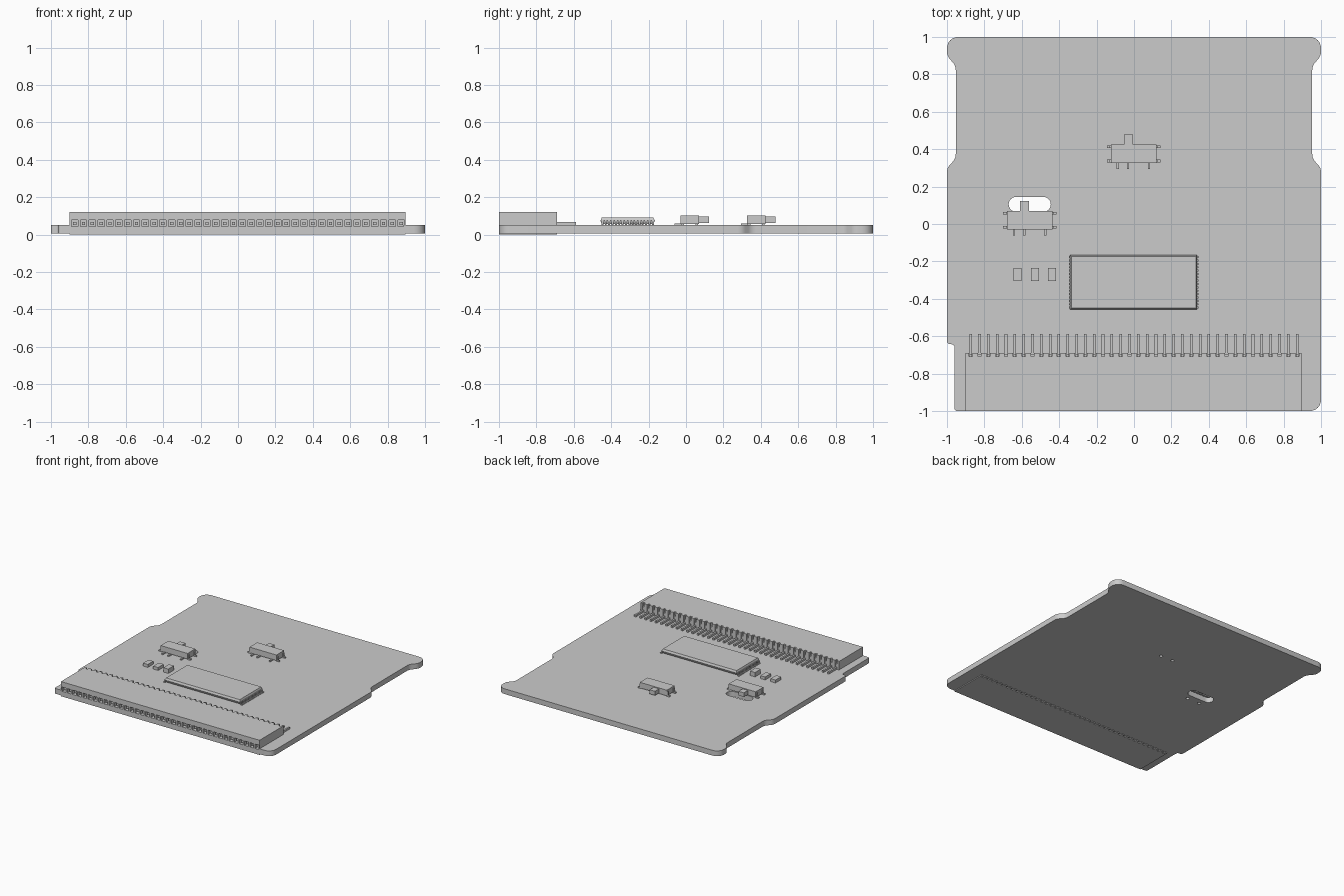
import bpy, bmesh, math
from mathutils import Vector, Matrix

old = bpy.data.objects.get("Cube")
if old:
    bpy.data.objects.remove(old, do_unlink=True)

grey = bpy.data.materials.new("plain_grey")
grey.use_nodes = True
grey.diffuse_color = (0.6, 0.6, 0.6, 1)
grey.node_tree.nodes["Principled BSDF"].inputs["Base Color"].default_value = (0.6, 0.6, 0.6, 1)


def finish(name, bm):
    bmesh.ops.recalc_face_normals(bm, faces=bm.faces)
    mesh = bpy.data.meshes.new(name)
    bm.to_mesh(mesh)
    bm.free()
    mesh.materials.append(grey)
    obj = bpy.data.objects.new(name, mesh)
    bpy.context.collection.objects.link(obj)
    return obj


def add_box(bm, x0, x1, y0, y1, z0, z1):
    size = Matrix.Diagonal((x1 - x0, y1 - y0, z1 - z0, 1))
    place = Matrix.Translation(((x0 + x1) / 2, (y0 + y1) / 2, (z0 + z1) / 2))
    bmesh.ops.create_cube(bm, size=1, matrix=place @ size)


def boxes(name, items):
    bm = bmesh.new()
    for item in items:
        add_box(bm, *item)
    return finish(name, bm)


def rounded(corners, steps=6):
    """Outline with each (x, y, radius) corner replaced by an arc."""
    out = []
    for i, (x, y, r) in enumerate(corners):
        p = Vector((x, y))
        a = (Vector(corners[i - 1][:2]) - p).normalized()
        b = (Vector(corners[(i + 1) % len(corners)][:2]) - p).normalized()
        half = a.angle(b) / 2
        reach = r / math.tan(half)
        centre = p + (a + b).normalized() * (r / math.sin(half))
        s, e = p + a * reach - centre, p + b * reach - centre
        turn = s.angle_signed(e)
        for k in range(steps + 1):
            t = -turn * k / steps
            out.append(centre + Matrix.Rotation(t, 2) @ s)
    return out


def add_prism(bm, outline, z0, z1):
    face = bm.faces.new([bm.verts.new((p[0], p[1], z0)) for p in outline])
    up = bmesh.ops.extrude_face_region(bm, geom=[face])["geom"]
    bmesh.ops.translate(bm, vec=(0, 0, z1 - z0),
                        verts=[v for v in up if isinstance(v, bmesh.types.BMVert)])


def cut(obj, cutter):
    mod = obj.modifiers.new("cut", "BOOLEAN")
    mod.operation = "DIFFERENCE"
    mod.solver = "EXACT"
    mod.object = cutter
    bpy.context.view_layer.objects.active = obj
    bpy.ops.object.modifier_apply(modifier=mod.name)
    bpy.data.objects.remove(cutter, do_unlink=True)


LOW, TOP = 0.007, 0.05
SWITCHES = {"right_switch": (-0.557, 0.02), "centre_switch": (-0.002, 0.375)}

# Circuit board with waisted sides, notched front right corner and openings
outline = [(-1, 1, 0.06), (1, 1, 0.06), (1, 0.9, 0.06), (0.953, 0.845, 0.06),
           (0.953, 0.35, 0.06), (1, 0.3, 0.06), (1, -1, 0.06), (-0.96, -1, 0.015),
           (-0.96, -0.645, 0.015), (-1, -0.64, 0.015), (-1, 0.3, 0.06),
           (-0.953, 0.35, 0.06), (-0.953, 0.845, 0.06), (-1, 0.9, 0.06)]
bm = bmesh.new()
add_prism(bm, rounded(outline), LOW, TOP)
board = finish("circuit_board", bm)

bm = bmesh.new()
x0, x1, y0, y1, r = -0.67, -0.445, 0.065, 0.145, 0.0399
add_prism(bm, rounded([(x0, y0, r), (x0, y1, r), (x1, y1, r), (x1, y0, r)], 8), -0.1, 0.2)
for cx, cy in SWITCHES.values():
    for side in (-1, 1):
        bmesh.ops.create_cone(bm, cap_ends=True, segments=16, radius1=0.013, radius2=0.013,
                              depth=0.3, matrix=Matrix.Translation((cx + side * 0.055, cy, 0)))
add_box(bm, -0.89, 0.885, -1.1, -0.72, -0.1, 0.2)
cut(board, finish("board_cutter", bm))

# Edge connector with sockets in front and pin slots behind
COUNT = 38
xs = [-0.873 + i * 1.745 / (COUNT - 1) for i in range(COUNT)]
connector = boxes("connector_body", [(-0.9, 0.895, -1, -0.69, 0, 0.12)])
cut(connector, boxes("socket_cutter",
                     [(x - 0.017, x + 0.017, -1.1, -0.9, 0.042, 0.078) for x in xs]))
cut(connector, boxes("slot_cutter",
                     [(x - 0.009, x + 0.009, -0.708, -0.6, -0.1, 0.2) for x in xs]))
boxes("connector_contacts",
      [(x - 0.009, x + 0.009, -0.985, -0.895, 0.052, 0.068) for x in xs])
pins = []
for x in xs:
    pins.append((x - 0.007, x + 0.007, -0.7, -0.587, TOP, 0.066))
    pins.append((x - 0.007, x + 0.007, -0.708, -0.694, TOP, 0.09))
boxes("connector_pins", pins)

# Main chip: tapered body and two rows of bent leads
bm = bmesh.new()
add_box(bm, -0.342, 0.338, -0.457, -0.167, 0.057, 0.091)
bmesh.ops.bisect_plane(bm, geom=bm.verts[:] + bm.edges[:] + bm.faces[:],
                       plane_co=(0, 0, 0.074), plane_no=(0, 0, 1))
for v in bm.verts:
    if abs(v.co.z - 0.074) > 0.01:
        v.co.x -= math.copysign(0.007, v.co.x)
        v.co.y -= math.copysign(0.007, v.co.y + 0.312)
finish("chip_body", bm)
leads = []
for i in range(16):
    y = -0.447 + i * 0.018
    for side in (-1, 1):
        for near, far, low, high in ((0.33, 0.346, 0.07, 0.076),
                                     (0.341, 0.346, TOP, 0.073), (0.341, 0.356, TOP, 0.056)):
            a, b = sorted((side * near - 0.002, side * far - 0.002))
            leads.append((a, b, y - 0.005, y + 0.005, low, high))
boxes("chip_leads", leads)

# Small surface components
for name, x, high in (("first", -0.623, 0.074), ("second", -0.53, 0.074), ("third", -0.438, 0.086)):
    boxes(name + "_component", [(x - 0.022, x + 0.022, -0.306, -0.234, TOP, high)])

# Slide switches: body, slider, three front legs and four corner tabs
for name, (cx, cy) in SWITCHES.items():
    boxes(name + "_body", [(cx - 0.122, cx + 0.122, cy - 0.05, cy + 0.05, 0.057, 0.103)])
    boxes(name + "_slider", [(cx - 0.052, cx - 0.004, cy + 0.04, cy + 0.103, 0.062, 0.096)])
    parts = []
    for dx in (-0.085, -0.03, 0.082):
        parts.append((cx + dx - 0.006, cx + dx + 0.006, cy - 0.082, cy - 0.045, TOP, 0.06))
    for side in (-1, 1):
        for dy in (-0.038, 0.038):
            a, b = sorted((cx + side * 0.115, cx + side * 0.143))
            parts.append((a, b, cy + dy - 0.007, cy + dy + 0.007, TOP, 0.06))
            a, b = sorted((cx + side * 0.12, cx + side * 0.128))
            parts.append((a, b, cy + dy - 0.007, cy + dy + 0.007, 0.055, 0.09))
    boxes(name + "_legs", parts)

# Smooth the rounded board edges only
bpy.ops.object.select_all(action="DESELECT")
board.select_set(True)
bpy.context.view_layer.objects.active = board
bpy.ops.object.shade_smooth_by_angle(angle=math.radians(30))
